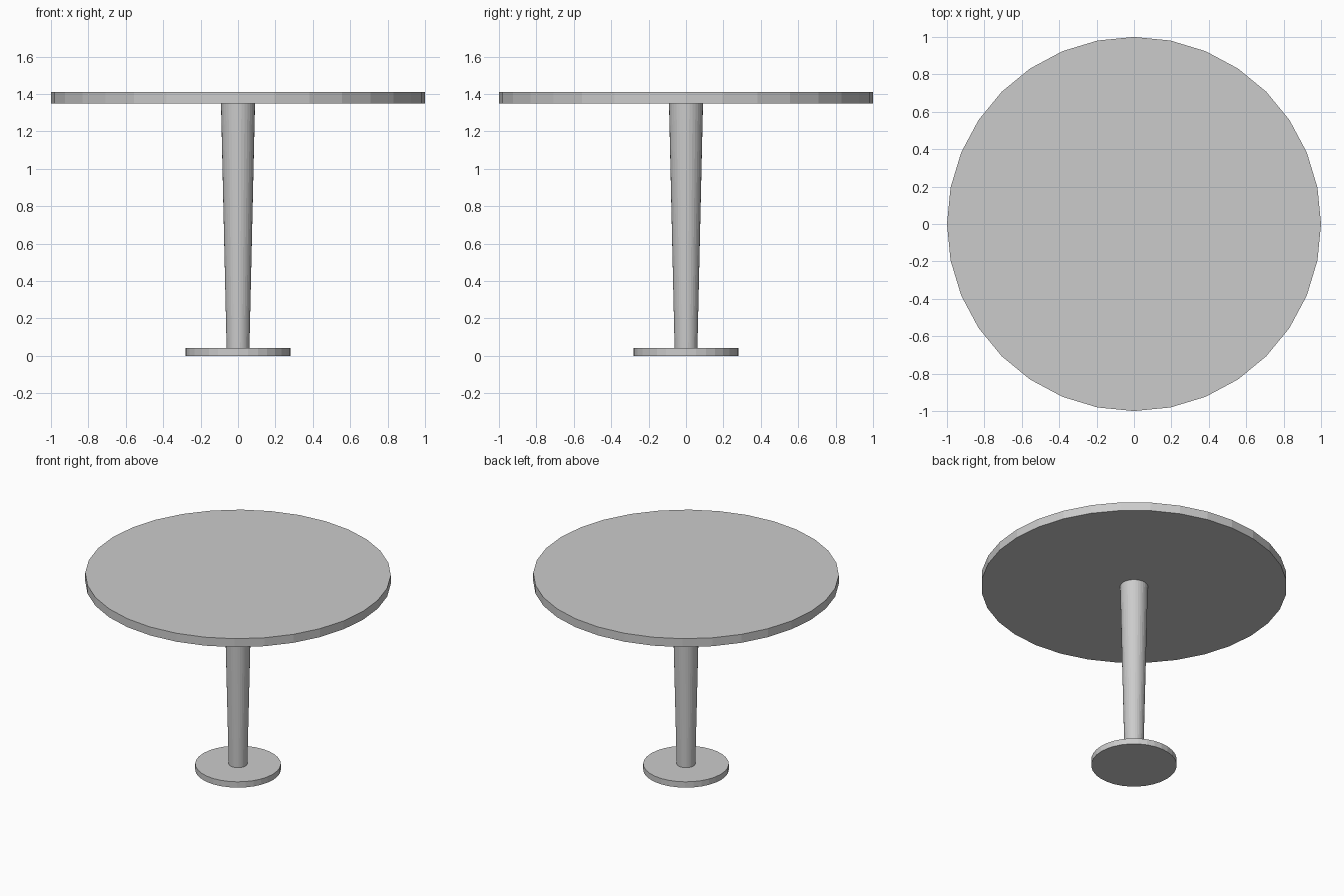
import bpy

if "Cube" in bpy.data.objects:
    bpy.data.objects.remove(bpy.data.objects["Cube"])

SIDES = 32


def tapered_disc(name, r_bottom, r_top, z0, z1):
    """Upright round part between two heights, with flat facets."""
    bpy.ops.mesh.primitive_cone_add(
        vertices=SIDES, radius1=r_bottom, radius2=r_top,
        depth=z1 - z0, location=(0, 0, (z0 + z1) / 2))
    obj = bpy.context.object
    obj.name = name
    return obj


# Round foot plate
tapered_disc("base", 0.28, 0.28, 0.0, 0.042)

# Pedestal leg, wider towards the top
tapered_disc("leg", 0.061, 0.091, 0.042, 1.35)

# Round table top
tapered_disc("table_top", 1.0, 1.0, 1.35, 1.411)
